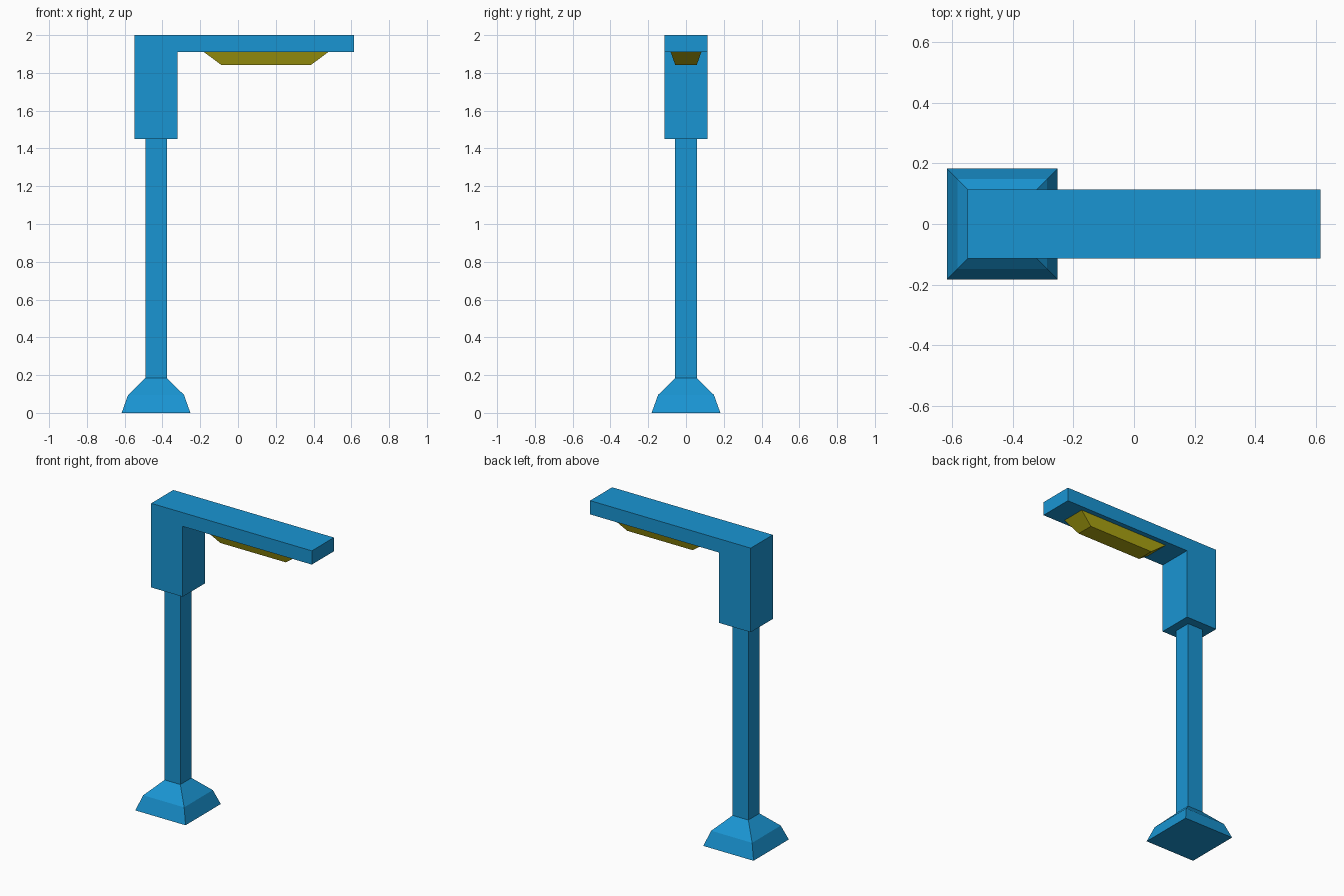
import bpy, bmesh

if "Cube" in bpy.data.objects:
    bpy.data.objects.remove(bpy.data.objects["Cube"])

POST_X = -0.434


def material(name, color):
    m = bpy.data.materials.new(name)
    m.diffuse_color = color
    m.use_nodes = True
    m.node_tree.nodes["Principled BSDF"].inputs["Base Color"].default_value = m.diffuse_color
    return m


def finish(bm, name, mat):
    bmesh.ops.recalc_face_normals(bm, faces=bm.faces)
    me = bpy.data.meshes.new(name)
    bm.to_mesh(me)
    bm.free()
    me.materials.append(mat)
    ob = bpy.data.objects.new(name, me)
    bpy.context.collection.objects.link(ob)
    return ob


def loft(name, sections, cx, mat):
    """Stack of rectangles (half_x, half_y, z), bottom closed, top open where it meets a part."""
    bm = bmesh.new()
    rings = [[bm.verts.new((cx + sx * hx, sy * hy, z))
              for sx, sy in ((-1, -1), (1, -1), (1, 1), (-1, 1))]
             for hx, hy, z in sections]
    bm.faces.new(rings[0][::-1])
    for a, b in zip(rings, rings[1:]):
        for i in range(4):
            j = (i + 1) % 4
            bm.faces.new((a[i], a[j], b[j], b[i]))
    return finish(bm, name, mat)


def extrude_profile(name, profile, half_y, mat):
    """Closed xz profile extruded symmetrically along y."""
    bm = bmesh.new()
    face = bm.faces.new([bm.verts.new((x, -half_y, z)) for x, z in profile])
    ext = bmesh.ops.extrude_face_region(bm, geom=[face], use_keep_orig=True)
    verts = [v for v in ext["geom"] if isinstance(v, bmesh.types.BMVert)]
    bmesh.ops.translate(bm, verts=verts, vec=(0, 2 * half_y, 0))
    return finish(bm, name, mat)


blue = material("blue_paint", (0.01, 0.30, 0.65, 1))
yellow = material("yellow_light", (0.42, 0.38, 0.006, 1))

# Flared foot running into the square pole
loft("base_and_pole", [(0.182, 0.182, 0), (0.148, 0.148, 0.095),
                       (0.057, 0.057, 0.185), (0.057, 0.057, 1.45)], POST_X, blue)

# L-shaped collar and overhanging arm
extrude_profile("collar_and_arm", [(-0.548, 1.45), (-0.320, 1.45), (-0.320, 1.91),
                                   (0.614, 1.91), (0.614, 2.0), (-0.548, 2.0)], 0.114, blue)

# Tapered lamp under the arm
loft("lamp", [(0.237, 0.057, 1.842), (0.329, 0.081, 1.91)], 0.149, yellow)
